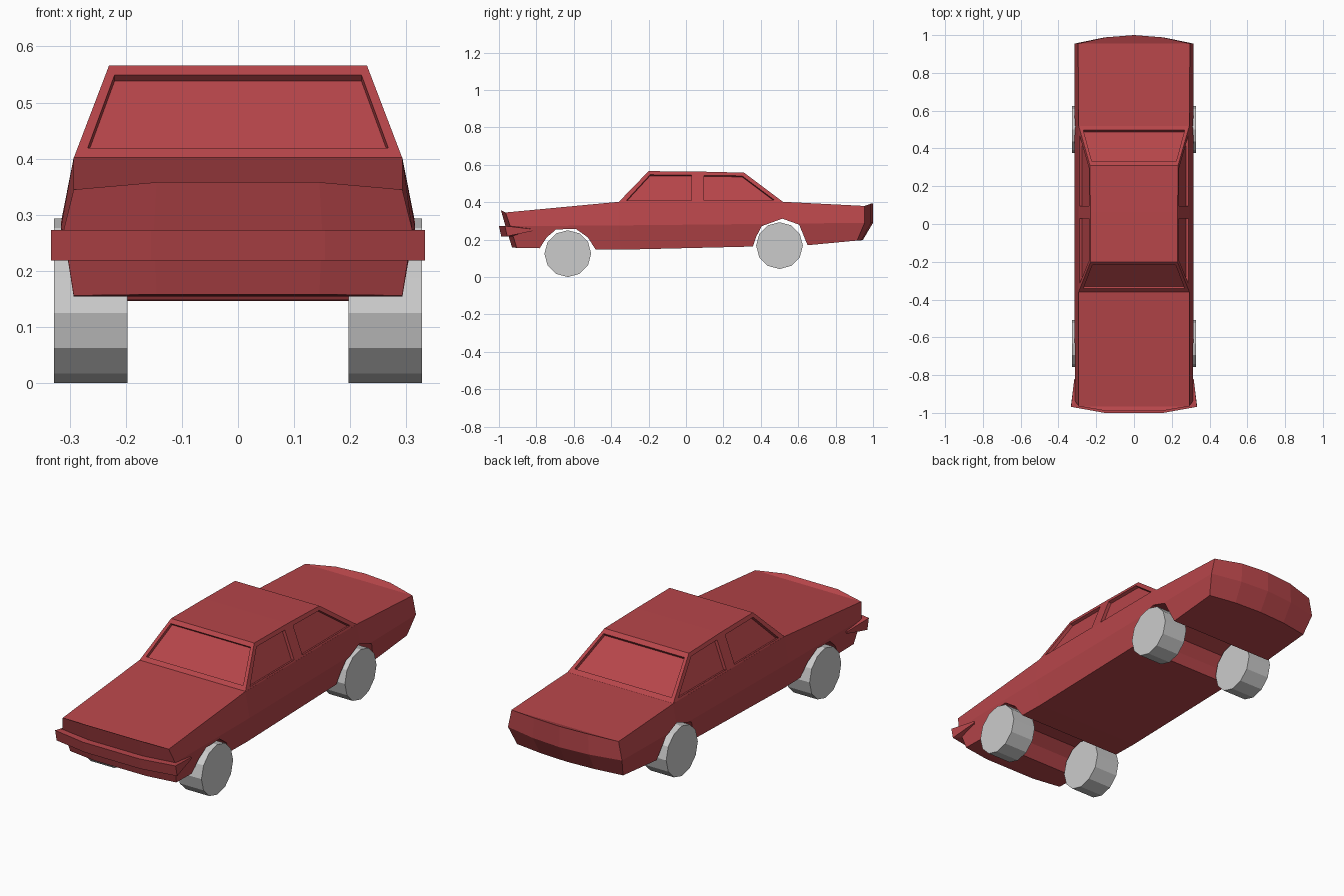
import bpy, bmesh, math
from mathutils import Vector

if "Cube" in bpy.data.objects:
    bpy.data.objects.remove(bpy.data.objects["Cube"])

paint = bpy.data.materials.new("red_paint")
paint.diffuse_color = (0.47, 0.06, 0.068, 1)
paint.use_nodes = True
paint.node_tree.nodes["Principled BSDF"].inputs["Base Color"].default_value = paint.diffuse_color


def finish(bm, name, mat=None):
    bmesh.ops.remove_doubles(bm, verts=bm.verts, dist=0.0005)
    bmesh.ops.recalc_face_normals(bm, faces=bm.faces)
    me = bpy.data.meshes.new(name)
    bm.to_mesh(me)
    bm.free()
    ob = bpy.data.objects.new(name, me)
    bpy.context.collection.objects.link(ob)
    if mat:
        me.materials.append(mat)
    return ob


def loft(bm, rings, closed=True):
    """Bridge rings of equal length with quads."""
    loops = [[bm.verts.new(p) for p in r] for r in rings]
    n = len(loops[0])
    for a, b in zip(loops, loops[1:]):
        for i in range(n if closed else n - 1):
            j = (i + 1) % n
            bm.faces.new((a[i], a[j], b[j], b[i]))
    return loops


def mirror_ring(half, centre):
    return half + [centre] + [(-x, y, z) for x, y, z in reversed(half)]


# Lower body: three plan outlines lofted upwards
bottom = mirror_ring([(.145, -.93, .158), (.293, -.905, .156), (.293, -.35, .146),
                      (.293, .65, .17), (.293, .915, .195), (.15, .937, .197)], (0, .945, .197))
crease = mirror_ring([(.15, -.965, .272), (.311, -.94, .272), (.316, -.36, .276),
                      (.316, .52, .285), (.315, .955, .29), (.155, .988, .29)], (0, 1, .29))
top = mirror_ring([(.145, -.99, .358), (.293, -.965, .345), (.293, -.36, .402),
                   (.293, .52, .402), (.296, .955, .38), (.15, .988, .392)], (0, 1, .394))
bm = bmesh.new()
loops = loft(bm, [bottom, crease, top])
for ring in (loops[0], loops[-1]):
    for ids in ((0, 1, 11, 12), (1, 2, 10, 11), (2, 3, 9, 10), (3, 4, 8, 9), (4, 5, 6, 7, 8)):
        bm.faces.new([ring[i] for i in ids])
body = finish(bm, "lower_body", paint)

# Wheel arches cut across the full width
arches = {
    "front": [(-.785, .0), (-.785, .15), (-.745, .212), (-.695, .254), (-.59, .258),
              (-.525, .212), (-.482, .145), (-.482, .0)],
    "rear": [(.355, .0), (.355, .155), (.375, .215), (.405, .272), (.515, .312),
             (.605, .28), (.65, .17), (.65, .0)],
}
cutters = []
for key, prof in arches.items():
    bm = bmesh.new()
    a, b = loft(bm, [[(x, y, z) for y, z in prof] for x in (-.5, .5)])
    bm.faces.new(a)
    bm.faces.new(b)
    cutter = finish(bm, key + "_arch_cutter")
    cutter.hide_render = True
    cutters.append(cutter)
    mod = body.modifiers.new(key + "_arch", 'BOOLEAN')
    mod.operation = 'DIFFERENCE'
    mod.solver = 'EXACT'
    mod.object = cutter
bpy.context.view_layer.update()
cut_mesh = bpy.data.meshes.new_from_object(body.evaluated_get(bpy.context.evaluated_depsgraph_get()))
body.modifiers.clear()
body.data = cut_mesh
for c in cutters:
    bpy.data.objects.remove(c)

# Cabin with sunken window panels
BASE, DEPTH = .401, .016
CENTRE = Vector((0, .08, .45))


def window_panel(bm, outer, inner):
    outer, inner = [Vector(p) for p in outer], [Vector(p) for p in inner]
    n = (outer[1] - outer[0]).cross(outer[3] - outer[0]).normalized()
    if n.dot(outer[0] - CENTRE) < 0:
        n = -n
    rings = loft(bm, [outer, inner, [p - n * DEPTH for p in inner]])
    bm.faces.new(rings[-1])


def side(s, y, z):
    return (s * (.293 - (z - BASE) / .165 * .063), y, z)


bm = bmesh.new()
corner = [(-.36, BASE), (.0625, BASE), (.52, BASE), (-.2, .566), (.0625, .564), (.31, .558)]
for s in (-1, 1):
    fb, mb, rb, ft, mt, rt = [side(s, y, z) for y, z in corner]
    window_panel(bm, [fb, mb, mt, ft],
                 [side(s, *p) for p in ((-.318, .41), (.03, .41), (.03, .545), (-.192, .547))])
    window_panel(bm, [mb, rb, rt, mt],
                 [side(s, *p) for p in ((.095, .41), (.472, .412), (.3, .541), (.095, .544))])

for y0, y1, z1 in ((-.36, -.2, .566), (.52, .31, .558)):
    def slope(x, t):
        return (x, y0 + (y1 - y0) * t, BASE + (z1 - BASE) * t)
    xt = side(1, 0, z1)[0]
    window_panel(bm, [slope(-.293, 0), slope(.293, 0), slope(xt, 1), slope(-xt, 1)],
                 [slope(-.268, .11), slope(.268, .11), slope(xt - .01, .9), slope(.01 - xt, .9)])
loft(bm, [[side(-1, y, z), side(1, y, z)] for y, z in corner[3:]], closed=False)
finish(bm, "cabin", paint)

# Front bumper: a bent bar tapering to a point on each flank
def section(x, y, xi, yi, z0, z1, rake):
    return [(x, y, z1), (x, y + rake, z0), (xi, yi, z0), (xi, yi, z1)]


half = [section(.155, -1, .14, -.94, .218, .273, .012),
        section(.333, -.968, .28, -.91, .218, .273, .012),
        section(.316, -.82, .29, -.83, .246, .256, 0)]
flip = [[(-x, y, z) for x, y, z in r] for r in reversed(half)]
bm = bmesh.new()
loops = loft(bm, flip + half)
bm.faces.new(loops[0])
bm.faces.new(loops[-1])
finish(bm, "front_bumper", paint)

# Twelve-sided wheels
for name, y, z in (("front", -.632, .125), ("rear", .5, .168)):
    for label, s in (("left", -1), ("right", 1)):
        bpy.ops.mesh.primitive_cylinder_add(vertices=12, radius=.125, depth=.131,
                                            location=(s * .2625, y, z), rotation=(0, math.pi / 2, 0))
        bpy.context.object.name = f"{name}_{label}_wheel"
